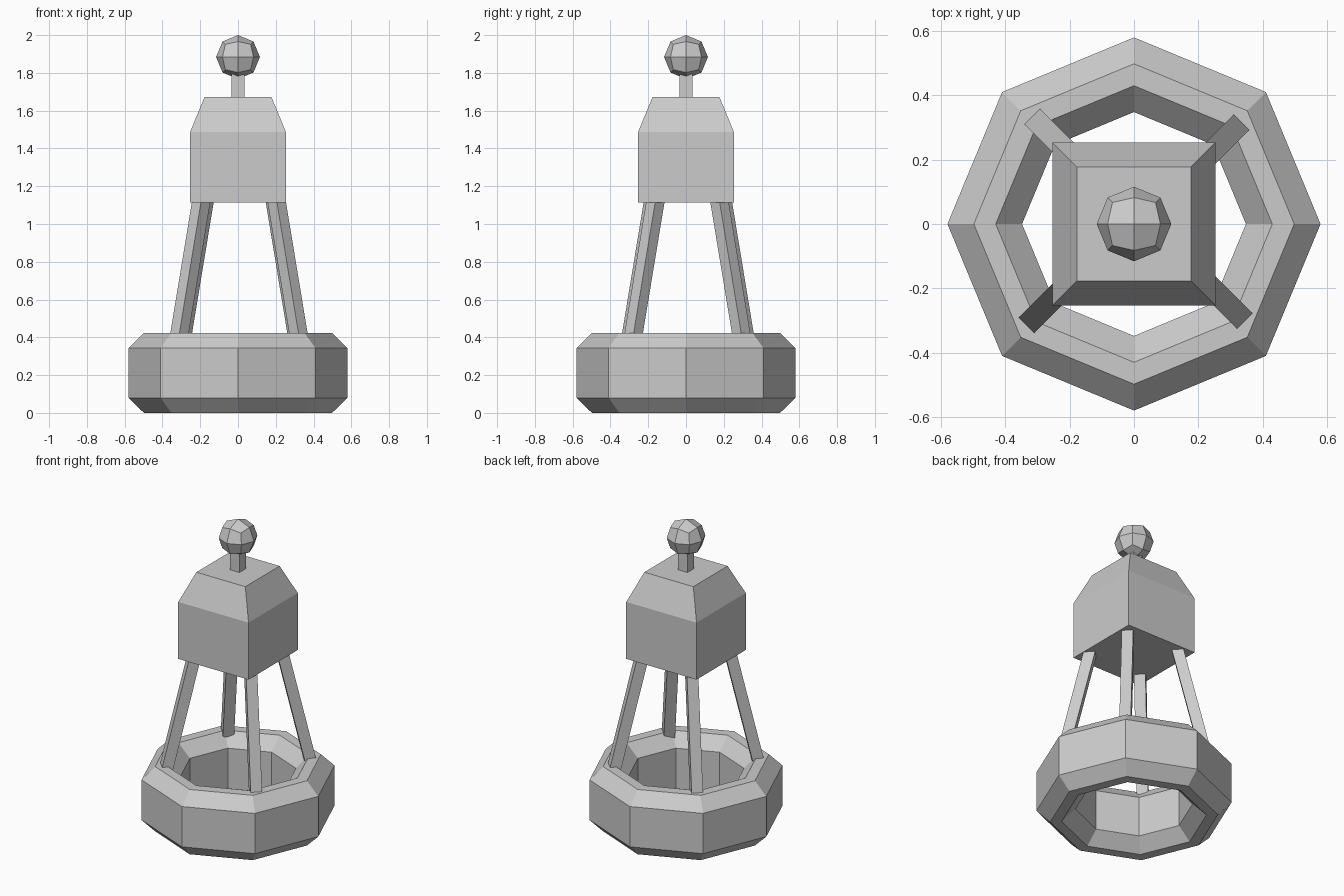
import bpy, bmesh, math
from mathutils import Vector

if "Cube" in bpy.data.objects:
    bpy.data.objects.remove(bpy.data.objects["Cube"])


def add_object(name, bm):
    bmesh.ops.recalc_face_normals(bm, faces=bm.faces[:])
    mesh = bpy.data.meshes.new(name)
    bm.to_mesh(mesh)
    bm.free()
    obj = bpy.data.objects.new(name, mesh)
    bpy.context.collection.objects.link(obj)
    return obj


def bridge(bm, a, b):
    n = len(a)
    for i in range(n):
        j = (i + 1) % n
        bm.faces.new((a[i], a[j], b[j], b[i]))


def loft(name, rings):
    """Closed solid through a stack of point rings."""
    bm = bmesh.new()
    loops = [[bm.verts.new(p) for p in ring] for ring in rings]
    for a, b in zip(loops, loops[1:]):
        bridge(bm, a, b)
    bm.faces.new(loops[0])
    bm.faces.new(loops[-1])
    return add_object(name, bm)


def square(h, z):
    return [(-h, -h, z), (h, -h, z), (h, h, z), (-h, h, z)]


# Float ring: chamfered section swept around eight sides
profile = [(0.58, 0.08), (0.58, 0.343), (0.498, 0.423), (0.43, 0.423),
           (0.348, 0.343), (0.348, 0.08), (0.43, 0), (0.498, 0)]
bm = bmesh.new()
sections = []
for i in range(8):
    a = math.radians(45 * i)
    sections.append([bm.verts.new((r * math.cos(a), r * math.sin(a), z))
                     for r, z in profile])
for i in range(8):
    bridge(bm, sections[i], sections[(i + 1) % 8])
add_object("float_ring", bm)

# Four square struts leaning in from the ring to the housing
feet = {"back_left": (-0.297, 0.315), "back_right": (0.315, 0.297),
        "front_left": (-0.315, -0.295), "front_right": (0.325, -0.282)}
for side, (x, y) in feet.items():
    sx, sy = math.copysign(1, x), math.copysign(1, y)
    foot = Vector((x, y, 0.39))
    head = Vector((x - 0.122 * sx, y - 0.122 * sy, 1.13))
    axis = (head - foot).normalized()
    tangent = Vector((-sy, sx, 0)).normalized()
    radial = axis.cross(tangent)
    offsets = [(tangent * u + radial * v) * 0.034
               for u, v in ((-1, -1), (1, -1), (1, 1), (-1, 1))]
    loft(side + "_strut", [[p + o for o in offsets] for p in (foot, head)])

# Housing with tapered roof
loft("housing", [square(0.254, 1.115), square(0.254, 1.487), square(0.177, 1.672)])

# Stem for the top light
loft("stem", [square(0.034, 1.66), square(0.034, 1.83)])

# Faceted ball: a cube split once and pushed out to a sphere
bm = bmesh.new()
bmesh.ops.create_cube(bm, size=2)
bmesh.ops.subdivide_edges(bm, edges=bm.edges[:], cuts=1, use_grid_fill=True)
for v in bm.verts:
    v.co = v.co.normalized() * 0.116 + Vector((0, 0, 1.884))
add_object("top_ball", bm)
